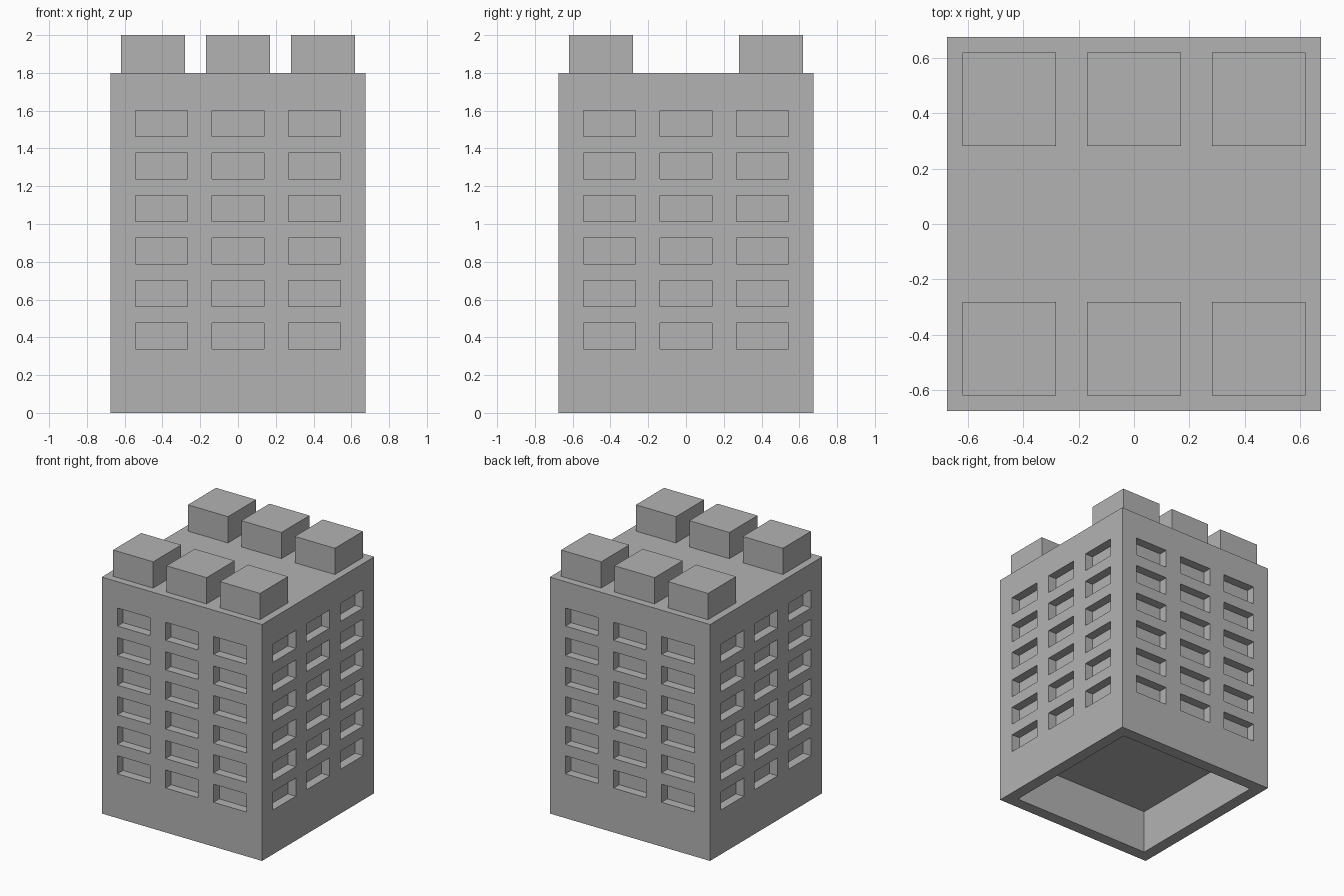
import bpy
import bmesh
from mathutils import Matrix, Vector

HALF = 0.675            # half the width of the tower
ROOF = 1.8              # height of the roof
WINDOW = (0.275, 0.1375)
RECESS = 0.068          # depth of the window niches
COLUMNS = (-0.405, 0, 0.405)
MERLON = 0.3375

cube = bpy.data.objects.get("Cube")
if cube:
    bpy.data.objects.remove(cube, do_unlink=True)

stone = bpy.data.materials.new("stone_grey")
stone.use_nodes = True
grey = (0.45, 0.45, 0.45, 1)
stone.diffuse_color = grey
stone.node_tree.nodes["Principled BSDF"].inputs["Base Color"].default_value = grey


def add_box(bm, centre, size, turn=Matrix()):
    place = turn @ Matrix.Translation(Vector(centre)) @ Matrix.Diagonal((*size, 1))
    bmesh.ops.create_cube(bm, size=1, matrix=place)


def make_object(name, bm):
    mesh = bpy.data.meshes.new(name)
    bm.to_mesh(mesh)
    bm.free()
    mesh.materials.append(stone)
    obj = bpy.data.objects.new(name, mesh)
    bpy.context.collection.objects.link(obj)
    return obj


# Tower body
bm = bmesh.new()
add_box(bm, (0, 0, ROOF / 2), (2 * HALF, 2 * HALF, ROOF))
tower = make_object("tower_body", bm)

# Cutter: window niches on all four walls and the hollow underside
bm = bmesh.new()
for side in range(4):
    turn = Matrix.Rotation(side * 1.5707963268, 4, "Z")
    for x in COLUMNS:
        for row in range(6):
            z = 0.406 + 0.225 * row
            add_box(bm, (x, -HALF, z), (WINDOW[0], 2 * RECESS, WINDOW[1]), turn)
hollow = 2 * (HALF - 0.09)
add_box(bm, (0, 0, 0), (hollow, hollow, 0.66))
cutter = make_object("niche_cutter", bm)
cutter.hide_render = True

cut = tower.modifiers.new("niches", "BOOLEAN")
cut.operation = "DIFFERENCE"
cut.solver = "EXACT"
cut.object = cutter
bpy.context.view_layer.objects.active = tower
bpy.ops.object.modifier_apply(modifier=cut.name)
bpy.data.objects.remove(cutter, do_unlink=True)

# Merlons along the front and back edges of the roof
for y, edge in ((-0.45, "front"), (0.45, "back")):
    for x, place in ((-0.45, "right"), (0, "middle"), (0.45, "left")):
        bm = bmesh.new()
        add_box(bm, (x, y, (ROOF + 2) / 2), (MERLON, MERLON, 2 - ROOF))
        make_object(f"merlon_{edge}_{place}", bm)
